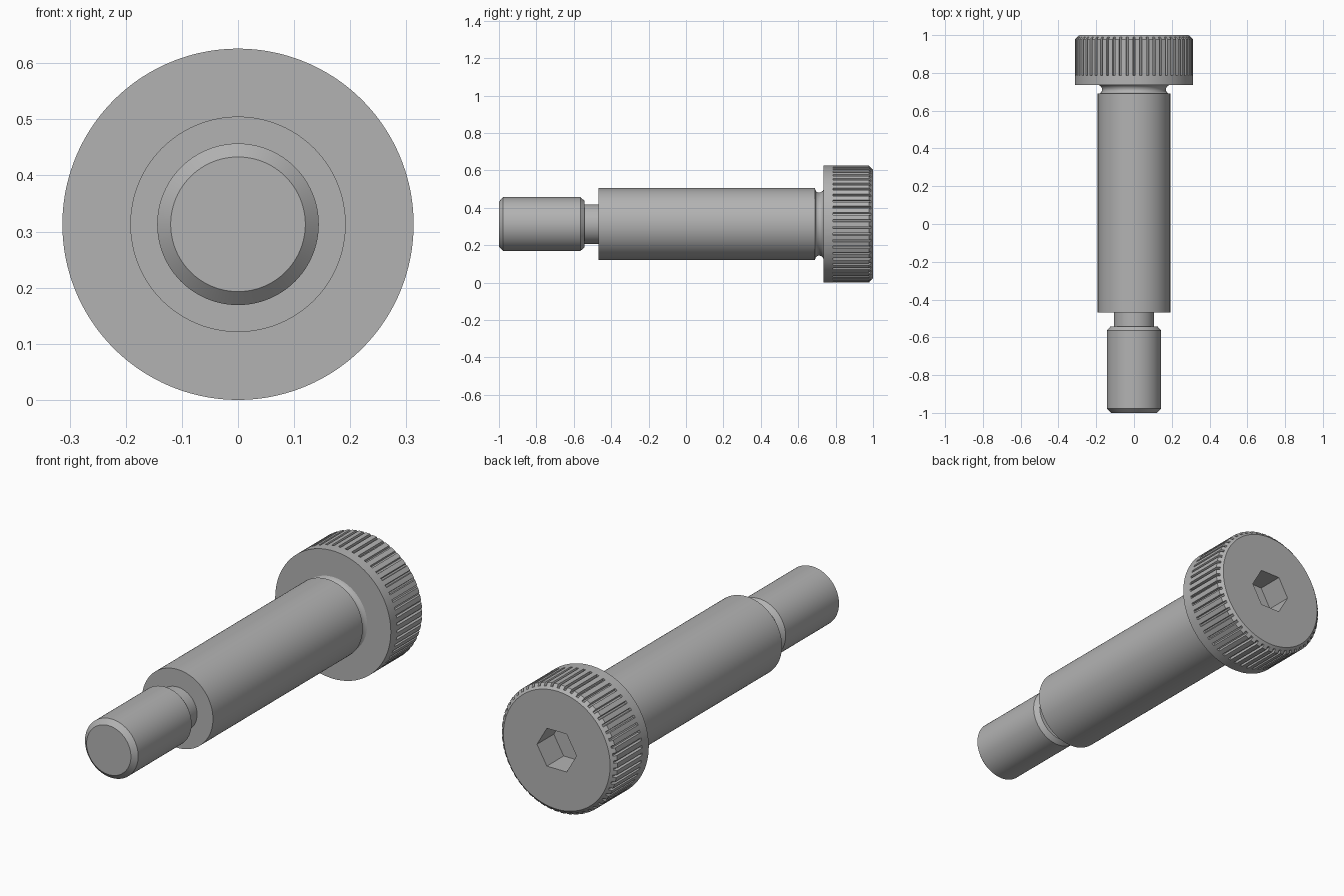
import bpy, bmesh, math

cube = bpy.data.objects.get("Cube")
if cube:
    bpy.data.objects.remove(cube, do_unlink=True)

R = 0.313            # head radius, also the height of the axis
GROOVES = 54
FLOOR = R - 0.013    # knurl groove floor radius

steel = bpy.data.materials.new("steel grey")
steel.use_nodes = True
colour = (0.45, 0.45, 0.45, 1)
steel.diffuse_color = colour
steel.node_tree.nodes["Principled BSDF"].inputs["Base Color"].default_value = colour


def point(r, a, y):
    return (r * math.cos(a), y, R + r * math.sin(a))


def bridge(bm, a, b):
    n = len(a)
    for i in range(n):
        j = (i + 1) % n
        bm.faces.new((a[i], a[j], b[j], b[i]))


def finish(name, bm):
    bmesh.ops.remove_doubles(bm, verts=bm.verts, dist=1e-5)
    bmesh.ops.recalc_face_normals(bm, faces=bm.faces)
    mesh = bpy.data.meshes.new(name)
    bm.to_mesh(mesh)
    bm.free()
    mesh.materials.append(steel)
    obj = bpy.data.objects.new(name, mesh)
    bpy.context.collection.objects.link(obj)
    bpy.ops.object.select_all(action='DESELECT')
    obj.select_set(True)
    bpy.context.view_layer.objects.active = obj
    bpy.ops.object.shade_smooth_by_angle(angle=math.radians(28))
    return obj


def lathe(name, profile, steps=96):
    """Turn (radius, y) points about the bolt axis and cap both ends."""
    bm = bmesh.new()
    rings = [[bm.verts.new(point(r, math.tau * i / steps, y)) for i in range(steps)]
             for r, y in profile]
    for a, b in zip(rings, rings[1:]):
        bridge(bm, a, b)
    bm.faces.new(rings[0])
    bm.faces.new(rings[-1])
    return finish(name, bm)


# Threaded end with chamfers, and its relief neck
lathe("threaded_end", [(0.12, -1), (0.144, -0.978), (0.144, -0.565), (0.125, -0.543),
                       (0.106, -0.543), (0.106, -0.46)])

# Shoulder with the filleted undercut below the head
lathe("shoulder", [(0.192, -0.468), (0.192, 0.69), (0.181, 0.692), (0.173, 0.698),
                   (0.169, 0.707), (0.169, 0.715), (0.172, 0.724), (0.178, 0.731),
                   (0.187, 0.736), (0.187, 0.74)])

# Knurled head: each pitch has a land and a shallow groove
bm = bmesh.new()
columns = []
for g in range(GROOVES):
    for offset, deep in ((-0.18, False), (-0.11, True), (0.11, True), (0.18, False), (0.5, False)):
        columns.append((math.tau * (g + offset + 0.5) / GROOVES, deep))
rings = []
for r, y, cut in ((R, 0.735, False), (R, 0.785, False), (R, 0.785, True),
                  (R, 0.978, True), (FLOOR, 0.99, False), (0.289, 1, False)):
    rings.append([bm.verts.new(point(FLOOR if cut and deep else r, a, y))
                  for a, deep in columns])
for a, b in zip(rings, rings[1:]):
    bridge(bm, a, b)
bm.faces.new(rings[0])

# Hex socket in the head, with a flat floor
hexes = [[bm.verts.new(point(0.107, math.tau * i / 6, y)) for i in range(6)]
         for y in (1, 0.87)]
bridge(bm, *hexes)
bm.faces.new(hexes[1])

# Flat annular end face between the chamfer and the socket
per_side = len(columns) // 6
rim, mouth = rings[-1], hexes[0]
for k in range(6):
    arc = [rim[(k * per_side + i) % len(rim)] for i in range(per_side + 1)]
    bm.faces.new(arc + [mouth[(k + 1) % 6], mouth[k]])
finish("knurled_head", bm)
